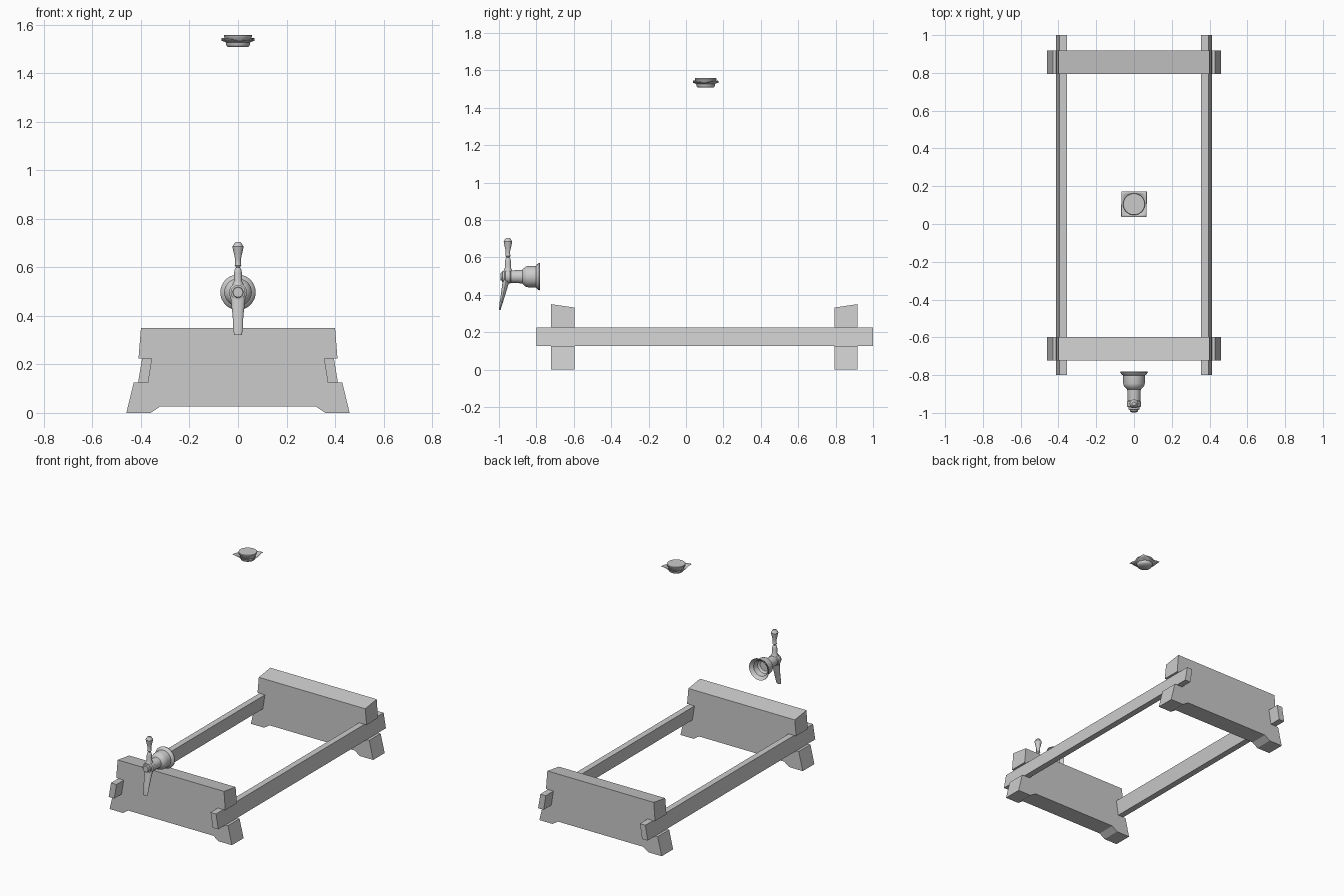
import bpy, bmesh, math
from mathutils import Vector

if "Cube" in bpy.data.objects:
    bpy.data.objects.remove(bpy.data.objects["Cube"])


def finish(bm, name, smooth=False):
    bmesh.ops.recalc_face_normals(bm, faces=bm.faces)
    me = bpy.data.meshes.new(name)
    bm.to_mesh(me)
    bm.free()
    ob = bpy.data.objects.new(name, me)
    bpy.context.collection.objects.link(ob)
    if smooth:
        bpy.ops.object.select_all(action='DESELECT')
        ob.select_set(True)
        bpy.context.view_layer.objects.active = ob
        bpy.ops.object.shade_smooth_by_angle(angle=math.radians(35))
    return ob


def prism(name, pts, y0, y1, slope=None):
    """Extrude an x-z outline along y; slope lowers the top edge at y0 / y1."""
    bm = bmesh.new()
    top = max(z for _, z in pts)
    loops = []
    for y, drop in zip((y0, y1), slope or (0, 0)):
        loops.append([bm.verts.new((x, y, z - drop if z == top else z)) for x, z in pts])
    a, b = loops
    bm.faces.new(a)
    bm.faces.new(b[::-1])
    for i in range(len(pts)):
        j = (i + 1) % len(pts)
        bm.faces.new((a[i], b[i], b[j], a[j]))
    return finish(bm, name)


def loft(name, rings, cap=True):
    """Skin a list of equal-length point rings."""
    bm = bmesh.new()
    vs = [[bm.verts.new(p) for p in r] for r in rings]
    n = len(vs[0])
    for a, b in zip(vs, vs[1:]):
        for i in range(n):
            j = (i + 1) % n
            bm.faces.new((a[i], a[j], b[j], b[i]))
    if cap:
        bm.faces.new(vs[0])
        bm.faces.new(vs[-1])
    return finish(bm, name, True)


def ring(c, rx, ry, axis='Z', n=24):
    out = []
    for i in range(n):
        a = 2 * math.pi * i / n
        u, v = rx * math.cos(a), ry * math.sin(a)
        out.append(Vector(c) + Vector((u, v, 0) if axis == 'Z' else (u, 0, v)))
    return out


# Cradle end boards with notched sides
half = [(0.32, 0.027), (0.36, 0), (0.46, 0), (0.43, 0.125), (0.37, 0.125),
        (0.354, 0.225), (0.41, 0.225), (0.40, 0.35)]
board = half + [(-x, z) for x, z in reversed(half)]
prism("front_end_board", board, -0.722, -0.597, (0, 0.018))
prism("back_end_board", board, 0.795, 0.918, (0.018, 0))

# Slanted side rails resting in the notches
for s, side in ((1, "right"), (-1, "left")):
    rail = [(0.354, 0.225), (0.395, 0.225), (0.412, 0.125), (0.37, 0.125)]
    prism(side + "_rail", [(s * x, z) for x, z in rail], -0.80, 1.0)

# Tap body with hollow rear flange (y, radius)
body = [(-0.845, 0.034), (-0.835, 0.046), (-0.80, 0.052), (-0.785, 0.068), (-0.78, 0.072),
        (-0.785, 0.073), (-0.797, 0.066), (-0.802, 0.057), (-0.845, 0.057), (-0.858, 0.053),
        (-0.872, 0.041), (-0.875, 0.036), (-0.935, 0.033), (-0.94, 0.037), (-0.965, 0.037),
        (-0.97, 0.030), (-0.982, 0.030), (-0.984, 0.022), (-0.993, 0.020)]
loft("tap_body", [ring((0, y, 0.497), r, r, 'Y', 32) for y, r in body])

# Turned tap handle (z, radius)
handle = [(0.50, 0.030), (0.535, 0.021), (0.545, 0.016), (0.575, 0.017), (0.592, 0.013),
          (0.600, 0.008), (0.608, 0.014), (0.616, 0.012), (0.635, 0.012), (0.665, 0.019),
          (0.685, 0.023), (0.692, 0.018), (0.698, 0.016), (0.704, 0.010)]
loft("tap_handle", [ring((0, -0.952, z), r, r, 'Z', 20) for z, r in handle])

# Tapering spout (z, y, half width, half depth)
spout = [(0.50, -0.957, 0.033, 0.020), (0.46, -0.965, 0.029, 0.017),
         (0.40, -0.978, 0.022, 0.012), (0.35, -0.990, 0.020, 0.008), (0.32, -0.995, 0.016, 0.004)]
loft("tap_spout", [ring((0, y, z), a, b, 'Z', 16) for z, y, a, b in spout])

# Barrel bung plug
cx = (0, 0.105)
plug = [(1.512, 0.040), (1.54, 0.050), (1.546, 0.056), (1.555, 0.058), (1.558, 0.056)]
loft("bung", [ring((*cx, z), r, r, 'Z', 32) for z, r in plug])

# Square cloth wrapped under the bung, flaring to four wavy corners
rings = [ring((*cx, z), r, r, 'Z', 32) for z, r in ((1.509, 0.042), (1.517, 0.047), (1.528, 0.049))]
for t, base in ((0.5, 1.533), (1.0, 1.535)):
    row = []
    for i in range(32):
        a = 2 * math.pi * i / 32
        c, s = math.cos(a), math.sin(a)
        sq = 0.067 / max(abs(c), abs(s))
        r = 0.050 * (1 - t) + sq * t
        corner = 0.5 - 0.5 * math.cos(4 * a)
        row.append((r * c, cx[1] + r * s, base + t * (0.008 * corner + 0.003 * math.sin(2 * a))))
    rings.append(row)
bm_cloth = loft("bung_cloth", rings, cap=False)
bm = bmesh.new()
bm.from_mesh(bm_cloth.data)
low = [e for e in bm.edges if e.is_boundary and max(v.co.z for v in e.verts) < 1.512]
bmesh.ops.contextual_create(bm, geom=low)
bm.to_mesh(bm_cloth.data)
bm.free()
thick = bm_cloth.modifiers.new("thickness", 'SOLIDIFY')
thick.thickness = 0.002
